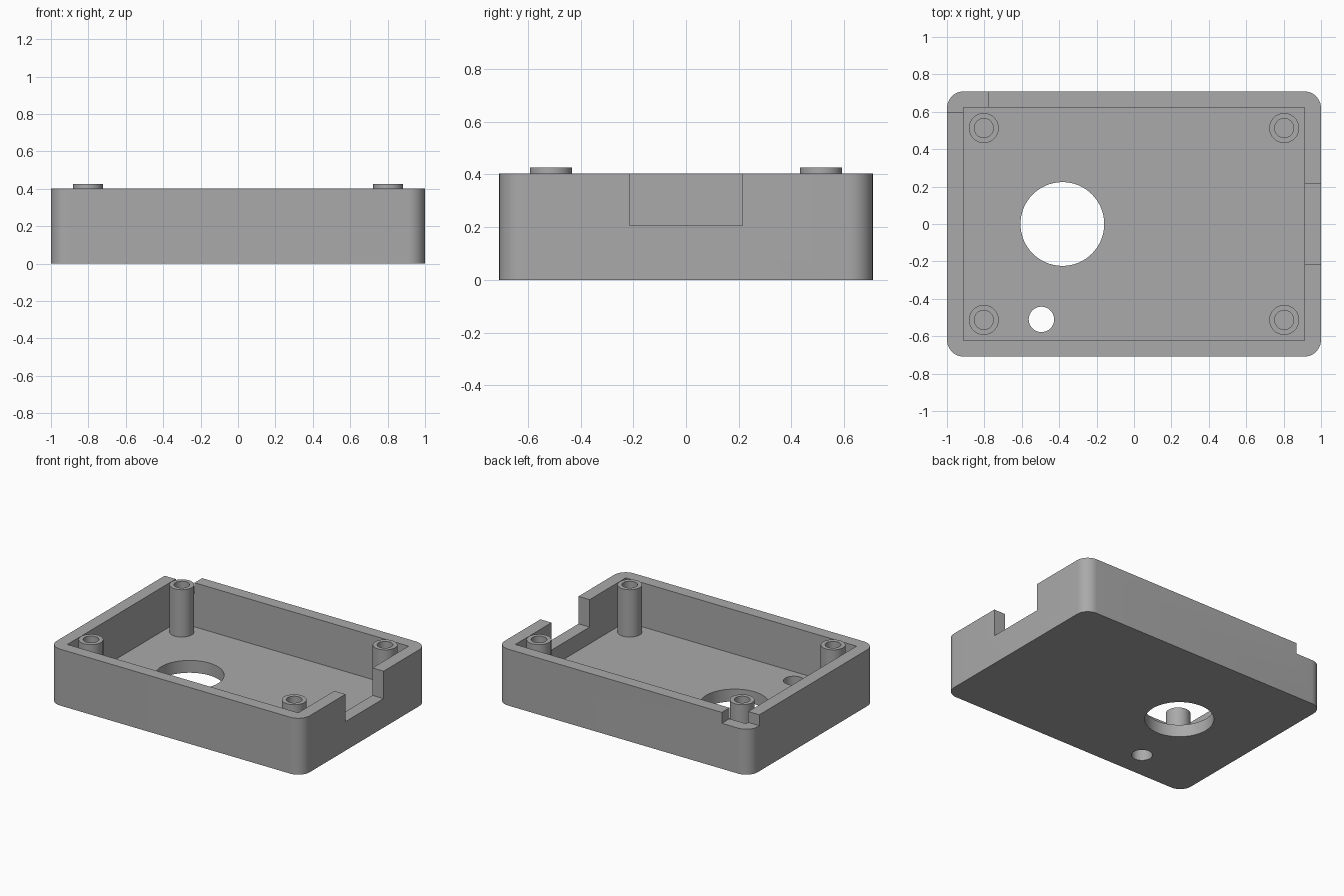
import bpy, bmesh, math

if "Cube" in bpy.data.objects:
    bpy.data.objects.remove(bpy.data.objects["Cube"])

FLOOR, RIM, POST_TOP = 0.088, 0.403, 0.426
HX, HY, R = 1.0, 0.709, 0.09

grey = bpy.data.materials.new("grey plastic")
grey.diffuse_color = (0.40, 0.40, 0.40, 1)
grey.use_nodes = True
grey.node_tree.nodes["Principled BSDF"].inputs["Base Color"].default_value = grey.diffuse_color


def add_object(name, bm):
    bmesh.ops.recalc_face_normals(bm, faces=bm.faces)
    mesh = bpy.data.meshes.new(name)
    bm.to_mesh(mesh)
    bm.free()
    mesh.materials.append(grey)
    obj = bpy.data.objects.new(name, mesh)
    bpy.context.collection.objects.link(obj)
    return obj


def prism(name, outline, z0, z1):
    bm = bmesh.new()
    base = bm.faces.new([bm.verts.new((x, y, z0)) for x, y in outline])
    side = bmesh.ops.extrude_face_region(bm, geom=[base], use_keep_orig=True)
    top = [v for v in side["geom"] if isinstance(v, bmesh.types.BMVert)]
    bmesh.ops.translate(bm, verts=top, vec=(0, 0, z1 - z0))
    return add_object(name, bm)


def box(name, x0, x1, y0, y1, z0, z1):
    return prism(name, [(x0, y0), (x1, y0), (x1, y1), (x0, y1)], z0, z1)


def circle(cx, cy, r, n=64):
    return [(cx + r * math.cos(2 * math.pi * i / n),
             cy + r * math.sin(2 * math.pi * i / n)) for i in range(n)]


def smooth(obj):
    bpy.ops.object.select_all(action='DESELECT')
    obj.select_set(True)
    bpy.context.view_layer.objects.active = obj
    bpy.ops.object.shade_smooth_by_angle(angle=math.radians(30))


# Tray body with rounded vertical corners
outline = []
for k, (sx, sy) in enumerate([(1, 1), (-1, 1), (-1, -1), (1, -1)]):
    for i in range(13):
        a = math.radians(90 * k + 7.5 * i)
        outline.append((sx * (HX - R) + R * math.cos(a),
                        sy * (HY - R) + R * math.sin(a)))
tray = prism("tray", outline, 0, RIM)

# Cavity, side port, corner notch and the two floor holes
cutters = [
    box("cavity_cutter", -0.912, 0.912, -0.623, 0.623, FLOOR, 0.6),
    box("port_cutter", 0.85, 1.1, -0.215, 0.215, 0.207, 0.6),
    box("corner_notch_cutter", -1.1, -0.78, 0.60, 0.8, 0.325, 0.6),
    prism("large_hole_cutter", circle(-0.383, 0.0, 0.224), -0.1, 0.2),
    prism("small_hole_cutter", circle(-0.495, -0.51, 0.068, 40), -0.1, 0.2),
]
bpy.context.view_layer.objects.active = tray
for cutter in cutters:
    cutter.hide_render = True
    mod = tray.modifiers.new(cutter.name, 'BOOLEAN')
    mod.operation, mod.solver, mod.object = 'DIFFERENCE', 'EXACT', cutter
    bpy.ops.object.modifier_apply(modifier=mod.name)
    bpy.data.objects.remove(cutter)
smooth(tray)

# Hollow screw posts, one near each corner
N = 40
for sx, side in ((-1, "left"), (1, "right")):
    for sy, end in ((-1, "front"), (1, "back")):
        bm = bmesh.new()
        rings = [[bm.verts.new((x, y, z)) for x, y in circle(sx * 0.803, sy * 0.513, r, N)]
                 for r, z in ((0.08, FLOOR), (0.08, POST_TOP), (0.051, POST_TOP), (0.051, FLOOR))]
        for a, b in zip(rings, rings[1:]):
            for i in range(N):
                j = (i + 1) % N
                bm.faces.new((a[i], a[j], b[j], b[i]))
        # close the tube underneath so it is a solid ring
        for i in range(N):
            j = (i + 1) % N
            bm.faces.new((rings[3][i], rings[3][j], rings[0][j], rings[0][i]))
        smooth(add_object(f"{end}_{side}_screw_post", bm))
